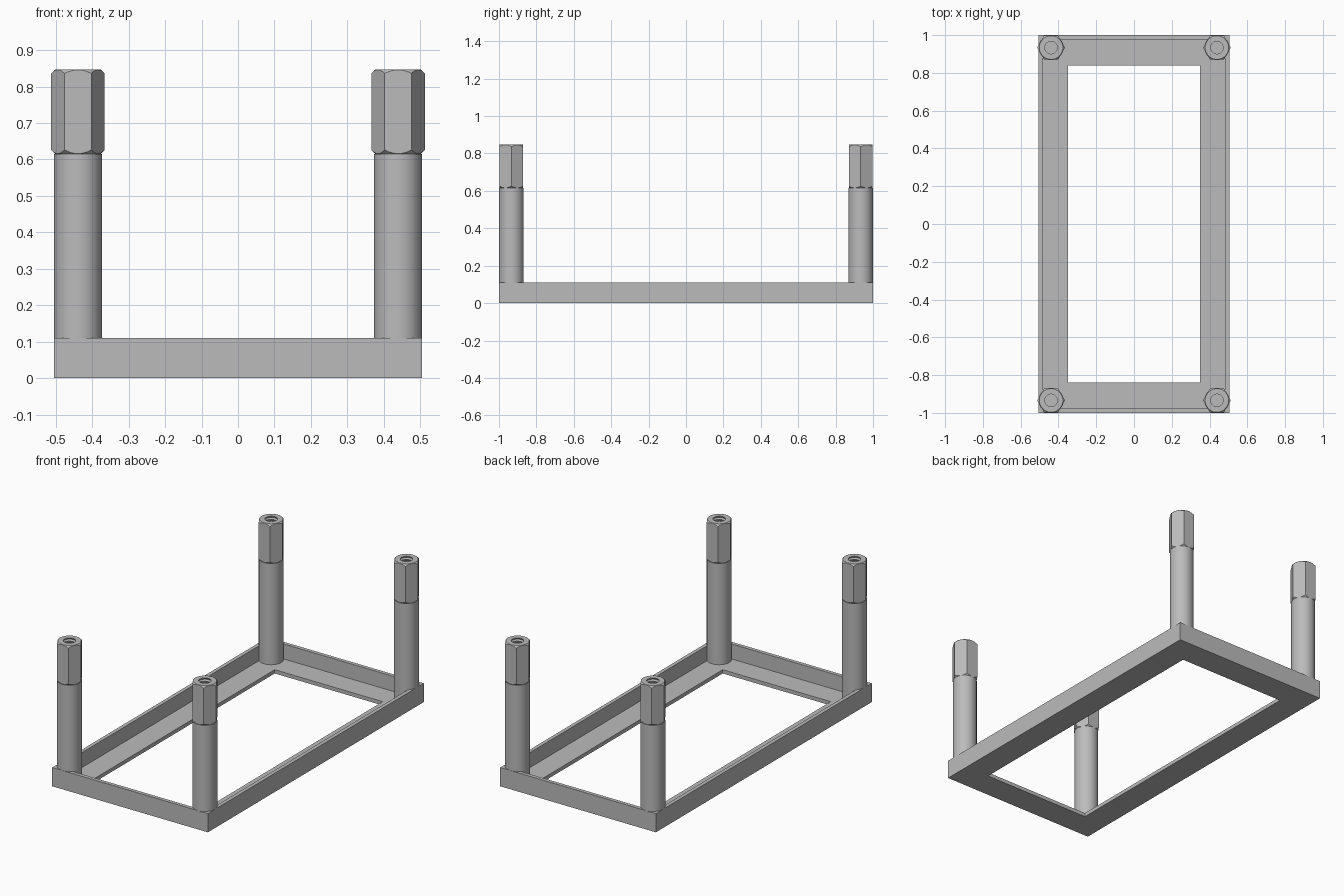
import bpy, bmesh
from math import pi, cos, sin, radians

if "Cube" in bpy.data.objects:
    bpy.data.objects.remove(bpy.data.objects["Cube"])

steel = bpy.data.materials.new("grey_steel")
steel.use_nodes = True
GREY = (0.5, 0.5, 0.5, 1)
steel.diffuse_color = GREY
steel.node_tree.nodes["Principled BSDF"].inputs["Base Color"].default_value = GREY

FRAME_TOP, WALL = 0.11, 0.022
POST_X, POST_Y, POST_R = 0.439, 0.934, 0.066
NUT_LOW, NUT_TOP, NUT_R = 0.615, 0.847, 0.0735


def loft(name, rings, wrap=False, caps=False):
    """Join a list of equal point rings into one mesh object."""
    bm = bmesh.new()
    loops = [[bm.verts.new(p) for p in ring] for ring in rings]
    pairs = list(zip(loops, loops[1:])) + ([(loops[-1], loops[0])] if wrap else [])
    for a, b in pairs:
        for i in range(len(a)):
            j = (i + 1) % len(a)
            bm.faces.new((a[i], a[j], b[j], b[i]))
    if caps:
        bm.faces.new(loops[0])
        bm.faces.new(loops[-1])
    bmesh.ops.recalc_face_normals(bm, faces=bm.faces)
    mesh = bpy.data.meshes.new(name)
    bm.to_mesh(mesh)
    bm.free()
    mesh.materials.append(steel)
    obj = bpy.data.objects.new(name, mesh)
    bpy.context.collection.objects.link(obj)
    return obj


def circle(r, z, sides):
    return [(r * cos(2 * pi * i / sides), r * sin(2 * pi * i / sides), z)
            for i in range(sides)]


def rectangle(x, y, z):
    return [(-x, -y, z), (x, -y, z), (x, y, z), (-x, y, z)]


def smooth(obj, angle):
    bpy.ops.object.select_all(action='DESELECT')
    obj.select_set(True)
    bpy.context.view_layer.objects.active = obj
    bpy.ops.object.shade_smooth_by_angle(angle=radians(angle))


# Angle-iron frame: upright outer wall with an inward bottom flange
W, L = 0.505, 1.0
loft("base_frame", [rectangle(*p) for p in (
    (W, L, 0), (W, L, FRAME_TOP),
    (W - WALL, L - WALL, FRAME_TOP), (W - WALL, L - WALL, WALL),
    (0.35, 0.84, WALL), (0.35, 0.84, 0))], wrap=True)

# Round post
post = loft("post", [circle(POST_R, WALL, 64), circle(POST_R, NUT_LOW, 64)], caps=True)
smooth(post, 30)

# Hex nut: turned body with chamfers and threaded bore, trimmed by a hexagon
chamfer_r, body_r = 0.0625, 0.08
rise = body_r - chamfer_r
profile = [(chamfer_r, NUT_LOW), (body_r, NUT_LOW + rise),
           (body_r, NUT_TOP - rise), (chamfer_r, NUT_TOP)]
turns = 12
pitch = (NUT_TOP - NUT_LOW) / turns
for i in range(turns):
    z = NUT_TOP - i * pitch
    profile += [(0.033, z), (0.038, z - pitch / 2)]
profile.append((0.033, NUT_LOW))
nut = loft("hex_nut", [circle(r, z, 48) for r, z in profile], wrap=True)
hexagon = loft("hex_cutter", [circle(NUT_R, NUT_LOW - 0.1, 6),
                              circle(NUT_R, NUT_TOP + 0.1, 6)], caps=True)
trim = nut.modifiers.new("trim", 'BOOLEAN')
trim.operation, trim.solver, trim.object = 'INTERSECT', 'EXACT', hexagon
smooth(nut, 20)
bpy.ops.object.modifier_apply(modifier="trim")
bpy.data.objects.remove(hexagon)

# One post and nut at each corner
corners = [(sx, sy) for sx in (-1, 1) for sy in (-1, 1)]
for part in (post, nut):
    kind = part.name
    for sx, sy in corners:
        obj = part if (sx, sy) == corners[0] else part.copy()
        if obj is not part:
            bpy.context.collection.objects.link(obj)
        obj.name = f"{'front' if sy < 0 else 'back'}_{'left' if sx > 0 else 'right'}_{kind}"
        obj.location = (sx * POST_X, sy * POST_Y, 0)
